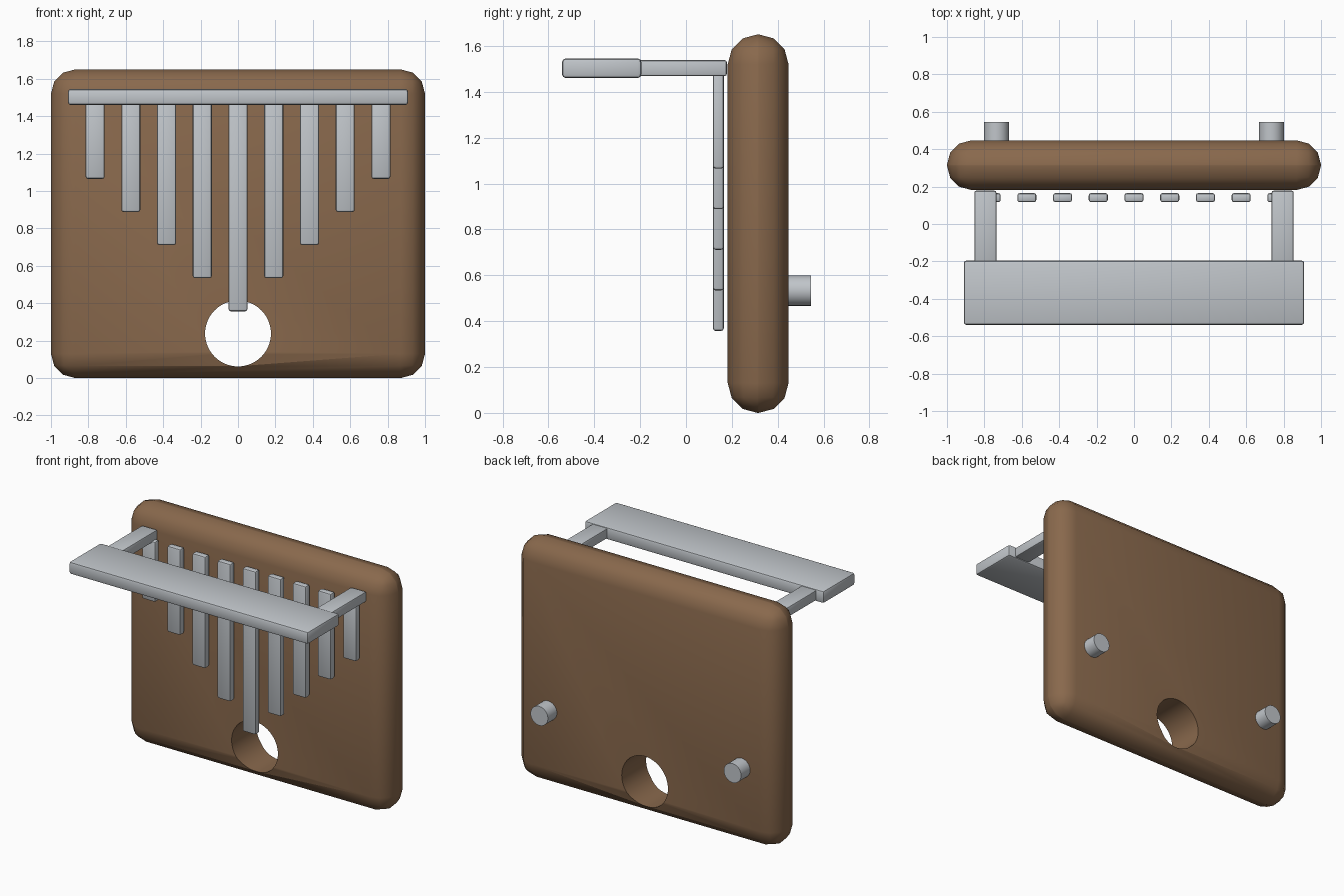
import bpy, math

if "Cube" in bpy.data.objects:
    bpy.data.objects.remove(bpy.data.objects["Cube"])


def material(name, color):
    m = bpy.data.materials.new(name)
    m.diffuse_color = (*color, 1)
    m.use_nodes = True
    m.node_tree.nodes["Principled BSDF"].inputs["Base Color"].default_value = m.diffuse_color
    return m


WOOD = material("brown wood", (0.25, 0.14, 0.073))
METAL = material("silver metal", (0.53, 0.56, 0.59))


def finish(ob, name, mat):
    ob.name = name
    ob.data.materials.clear()
    ob.data.materials.append(mat)
    bpy.ops.object.select_all(action='DESELECT')
    bpy.context.view_layer.objects.active = ob
    ob.select_set(True)
    for mod in list(ob.modifiers):
        bpy.ops.object.modifier_apply(modifier=mod.name)
    bpy.ops.object.shade_smooth_by_angle(angle=math.radians(40))
    return ob


def box(name, mat, lo, hi, bevel, segments, cutter=None):
    """Rounded box between two corners, optionally with a hole cut through it."""
    bpy.ops.mesh.primitive_cube_add(size=1, location=[(a + b) / 2 for a, b in zip(lo, hi)])
    ob = bpy.context.object
    ob.scale = [b - a for a, b in zip(lo, hi)]
    bpy.ops.object.transform_apply(location=False, rotation=False, scale=True)
    mod = ob.modifiers.new("round", 'BEVEL')
    mod.width, mod.segments = bevel, segments
    if cutter:
        cut = ob.modifiers.new("hole", 'BOOLEAN')
        cut.object, cut.operation, cut.solver = cutter, 'DIFFERENCE', 'EXACT'
    return finish(ob, name, mat)


def rod(name, mat, x, z, radius, y0, y1, sides):
    """Cylinder lying along y."""
    bpy.ops.mesh.primitive_cylinder_add(vertices=sides, radius=radius, depth=y1 - y0,
                                        location=(x, (y0 + y1) / 2, z),
                                        rotation=(math.pi / 2, 0, 0))
    return finish(bpy.context.object, name, mat)


# Wooden board with a round sound hole
cutter = rod("hole_cutter", WOOD, 0, 0.238, 0.176, 0, 0.7, 64)
box("board", WOOD, (-1, 0.182, 0), (1, 0.447, 1.65), 0.13, 3, cutter)
bpy.data.objects.remove(cutter)

# Nine hanging tines, longest in the middle
for i in range(-4, 5):
    x, bottom = i * 0.191, 0.357 + abs(i) * 0.177
    box(f"tine_{i + 5}", METAL, (x - 0.051, 0.117, bottom), (x + 0.051, 0.165, 1.48), 0.012, 2)

# Front shelf bar
box("shelf_bar", METAL, (-0.91, -0.54, 1.46), (0.91, -0.195, 1.545), 0.015, 2)

# Arms holding the bar, and rear pegs
for side, s in (("left", -1), ("right", 1)):
    box(f"{side}_arm", METAL, (s * 0.795 - 0.059, -0.22, 1.468),
        (s * 0.795 + 0.059, 0.178, 1.538), 0.01, 2)
    rod(f"{side}_peg", METAL, s * 0.735, 0.533, 0.066, 0.42, 0.545, 32)
